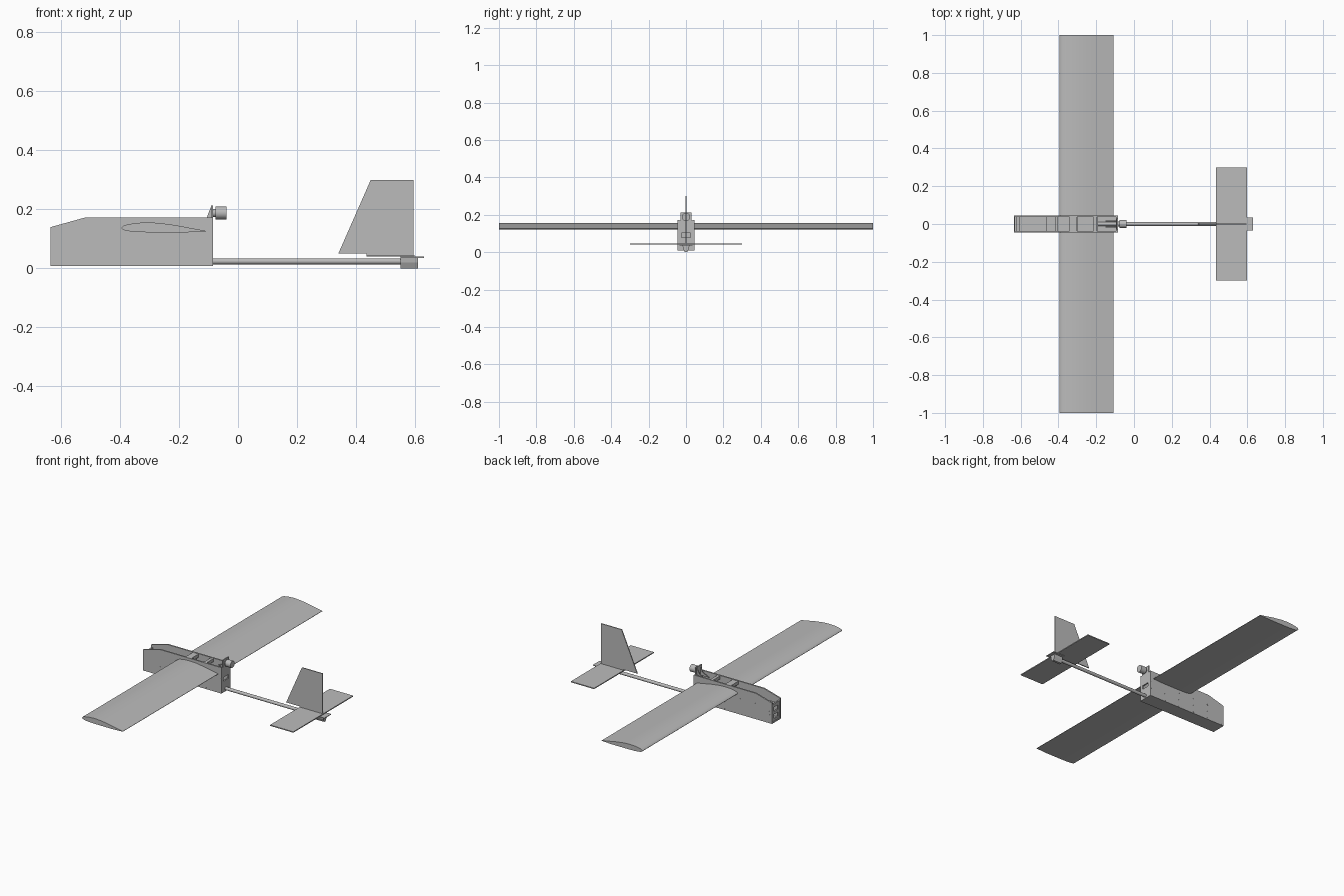
import bpy
import bmesh
import math
from mathutils import Matrix, Vector

if "Cube" in bpy.data.objects:
    bpy.data.objects.remove(bpy.data.objects["Cube"])

GREY = (0.5, 0.5, 0.5, 1)
grey = bpy.data.materials.new("plain grey")
grey.use_nodes = True
grey.diffuse_color = GREY
grey.node_tree.nodes["Principled BSDF"].inputs["Base Color"].default_value = GREY


def finish(name, bm, smooth=False):
    bmesh.ops.recalc_face_normals(bm, faces=bm.faces)
    mesh = bpy.data.meshes.new(name)
    bm.to_mesh(mesh)
    bm.free()
    mesh.materials.append(grey)
    ob = bpy.data.objects.new(name, mesh)
    bpy.context.collection.objects.link(ob)
    if smooth:
        bpy.ops.object.select_all(action="DESELECT")
        ob.select_set(True)
        bpy.context.view_layer.objects.active = ob
        bpy.ops.object.shade_smooth_by_angle(angle=math.radians(35))
    return ob


def prism(name, profile, y0, y1, smooth=False):
    """Extrude an x-z profile from y0 to y1."""
    bm = bmesh.new()
    face = bm.faces.new([bm.verts.new((x, y0, z)) for x, z in profile])
    out = bmesh.ops.extrude_face_region(bm, geom=[face])
    verts = [v for v in out["geom"] if isinstance(v, bmesh.types.BMVert)]
    bmesh.ops.translate(bm, verts=verts, vec=(0, y1 - y0, 0))
    return finish(name, bm, smooth)


def box(name, x0, x1, y0, y1, z0, z1):
    return prism(name, [(x0, z0), (x1, z0), (x1, z1), (x0, z1)], y0, y1)


def add_rod(bm, centre, radius, length, axis, sides=24):
    turn = {"X": Matrix.Rotation(math.pi / 2, 4, "Y"),
            "Y": Matrix.Rotation(math.pi / 2, 4, "X"),
            "Z": Matrix.Identity(4)}[axis]
    bmesh.ops.create_cone(bm, cap_ends=True, segments=sides, radius1=radius,
                          radius2=radius, depth=length,
                          matrix=Matrix.Translation(Vector(centre)) @ turn)


def rod(name, centre, radius, length, axis="X"):
    bm = bmesh.new()
    add_rod(bm, centre, radius, length, axis)
    return finish(name, bm, True)


def cut(target, cutter):
    mod = target.modifiers.new("opening", "BOOLEAN")
    mod.operation = "DIFFERENCE"
    mod.solver = "EXACT"
    mod.object = cutter
    cutter.hide_render = True
    cutter.hide_viewport = True
    cutter.display_type = "WIRE"


NOSE, REAR, HALF, WALL = -0.635, -0.085, 0.045, 0.009
INNER = HALF - WALL

# Fuselage: two side plates, a floor and bulkheads, open on top
side = [(NOSE, 0.008), (REAR, 0.008), (REAR, 0.172), (-0.52, 0.172), (NOSE, 0.14)]
prism("right_side_plate", side, -HALF, -INNER)
prism("left_side_plate", side, INNER, HALF)
box("floor_plate", NOSE, REAR, -INNER, INNER, 0.008, 0.017)

nose_wall = box("nose_bulkhead", NOSE + 0.003, NOSE + 0.012, -INNER, INNER, 0.017, 0.125)
for z in (0.045, 0.09):
    cut(nose_wall, box("nose_opening_cutter", NOSE - 0.05, NOSE + 0.05,
                       -0.02, 0.02, z - 0.014, z + 0.014))
rear_wall = box("rear_bulkhead", REAR - 0.009, REAR, -INNER, INNER, 0.017, 0.168)
cut(rear_wall, box("rear_slot_cutter", REAR - 0.05, REAR + 0.05,
                   -0.025, 0.025, 0.078, 0.102))
for x in (-0.41, -0.30, -0.195):
    box("inner_bulkhead", x - 0.005, x + 0.004, -INNER, INNER, 0.017, 0.11)

# Equipment tray in the nose and cross members over the wing
tray = box("nose_tray", -0.61, -0.46, -INNER, INNER, 0.10, 0.106)
bm = bmesh.new()
for i in range(5):
    for y in (-0.015, 0.015):
        add_rod(bm, (-0.595 + i * 0.025, y, 0.107), 0.004, 0.004, "Z", 12)
finish("tray_bolts", bm)
box("front_cross_member", -0.342, -0.302, -INNER, INNER, 0.15, 0.17)
box("rear_cross_member", -0.215, -0.196, -INNER, INNER, 0.15, 0.17)
rod("wing_joiner", (-0.32, 0, 0.14), 0.008, 2 * HALF, "Y")

# Bolt heads on both fuselage sides
bm = bmesh.new()
spots = [(x, z) for x in (-0.515, -0.41, -0.30, -0.195, -0.09)
         for z in (0.016, 0.06, 0.105)]
spots += [(-0.617, z) for z in (0.016, 0.06, 0.08, 0.105)]
for x, z in spots:
    for y in (-HALF, HALF):
        add_rod(bm, (x, y, z), 0.004, 0.002, "Y", 12)
finish("side_bolts", bm)

# Wing: cambered section on each side of the fuselage
LEAD, CHORD = -0.395, 0.287
upper = [(0, 0.137), (0.02, 0.144), (0.07, 0.149), (0.17, 0.154), (0.3, 0.156),
         (0.45, 0.154), (0.65, 0.146), (0.85, 0.135), (1, 0.127)]
lower = [(1, 0.125), (0.75, 0.122), (0.4, 0.122), (0.18, 0.123), (0.06, 0.127),
         (0.02, 0.131)]
section = [(LEAD + t * CHORD, z) for t, z in upper + lower]
prism("right_wing", section, -1, -HALF, True)
prism("left_wing", section, HALF, 1, True)

# Pusher motor on a braced plate
box("motor_plate", -0.092, -0.085, -0.03, 0.03, 0.12, 0.213)
for y in (-0.016, 0.016):
    prism("motor_brace", [(-0.15, 0.15), (-0.092, 0.15), (-0.092, 0.208),
                          (-0.106, 0.172)], y - 0.003, y + 0.003)
rod("motor_mount", (-0.082, 0, 0.188), 0.014, 0.012)
rod("motor", (-0.058, 0, 0.188), 0.022, 0.038)

# Tail boom with its clamp
rod("tail_boom", (0.21, 0, 0.024), 0.010, 0.80)
bm = bmesh.new()
ring = [bm.verts.new((0.55, y, z)) for y, z in
        ((-0.018, 0.036), (-0.016, 0.02), (-0.007, 0), (0.007, 0),
         (0.016, 0.02), (0.018, 0.036))]
out = bmesh.ops.extrude_face_region(bm, geom=[bm.faces.new(ring)])
bmesh.ops.translate(bm, vec=(0.06, 0, 0), verts=[
    v for v in out["geom"] if isinstance(v, bmesh.types.BMVert)])
finish("tail_clamp", bm)
box("tail_plate", 0.55, 0.63, -0.034, 0.034, 0.036, 0.040)

# Tail surfaces
box("horizontal_stabilizer", 0.435, 0.598, -0.3, 0.3, 0.040, 0.046)
prism("vertical_fin", [(0.34, 0.05), (0.45, 0.30), (0.595, 0.30), (0.595, 0.046),
                       (0.435, 0.046), (0.435, 0.05)], -0.003, 0.003)
